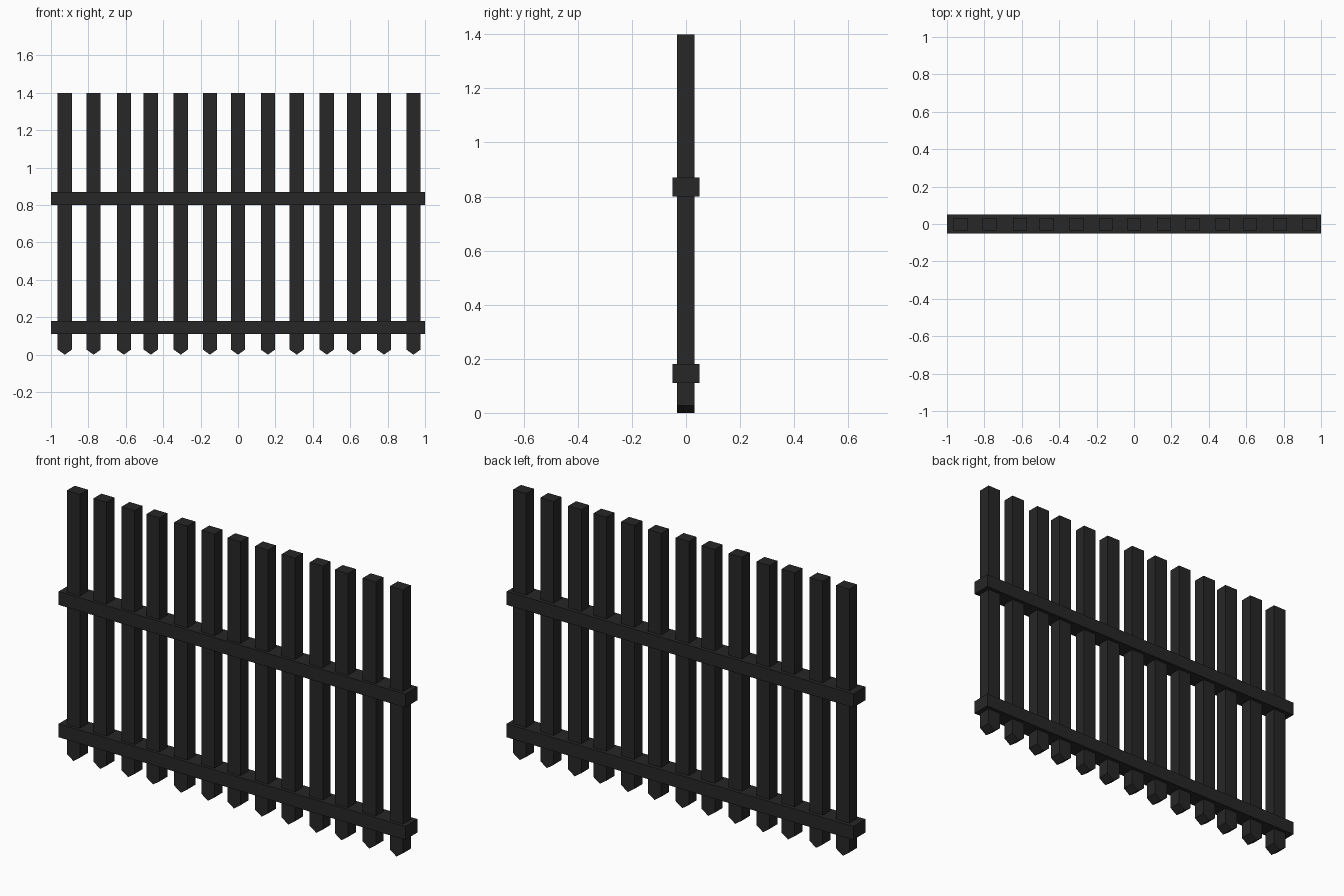
import bpy

if "Cube" in bpy.data.objects:
    bpy.data.objects.remove(bpy.data.objects["Cube"])

mat = bpy.data.materials.new("dark_iron")
mat.diffuse_color = (0.02, 0.02, 0.02, 1)
mat.use_nodes = True
mat.node_tree.nodes["Principled BSDF"].inputs["Base Color"].default_value = mat.diffuse_color


def prism(name, profile, y0, y1):
    """Extrude an x-z outline (counter-clockwise from the front) along y."""
    n = len(profile)
    verts = [(x, y, z) for y in (y0, y1) for x, z in profile]
    faces = [list(range(n)), list(range(2 * n - 1, n - 1, -1))]
    faces += [[(i + 1) % n, i, n + i, n + (i + 1) % n] for i in range(n)]
    mesh = bpy.data.meshes.new(name)
    mesh.from_pydata(verts, [], faces)
    mesh.materials.append(mat)
    obj = bpy.data.objects.new(name, mesh)
    bpy.context.collection.objects.link(obj)
    return obj


# Upright pickets with chisel-pointed bottoms, slightly uneven spacing
HALF = 0.038
centres = [-0.926, -0.772, -0.61, -0.466, -0.306, -0.15, 0.0,
           0.16, 0.314, 0.475, 0.62, 0.781, 0.938]
for i, x in enumerate(centres):
    outline = [(x, 0.0), (x + HALF, 0.027), (x + HALF, 1.4),
               (x - HALF, 1.4), (x - HALF, 0.027)]
    prism(f"picket_{i + 1}", outline, -0.034, 0.031)

# Horizontal rails enclosing the pickets
for name, z0, z1 in (("lower_rail", 0.11, 0.18), ("upper_rail", 0.80, 0.87)):
    prism(name, [(-1, z0), (1, z0), (1, z1), (-1, z1)], -0.05, 0.05)
